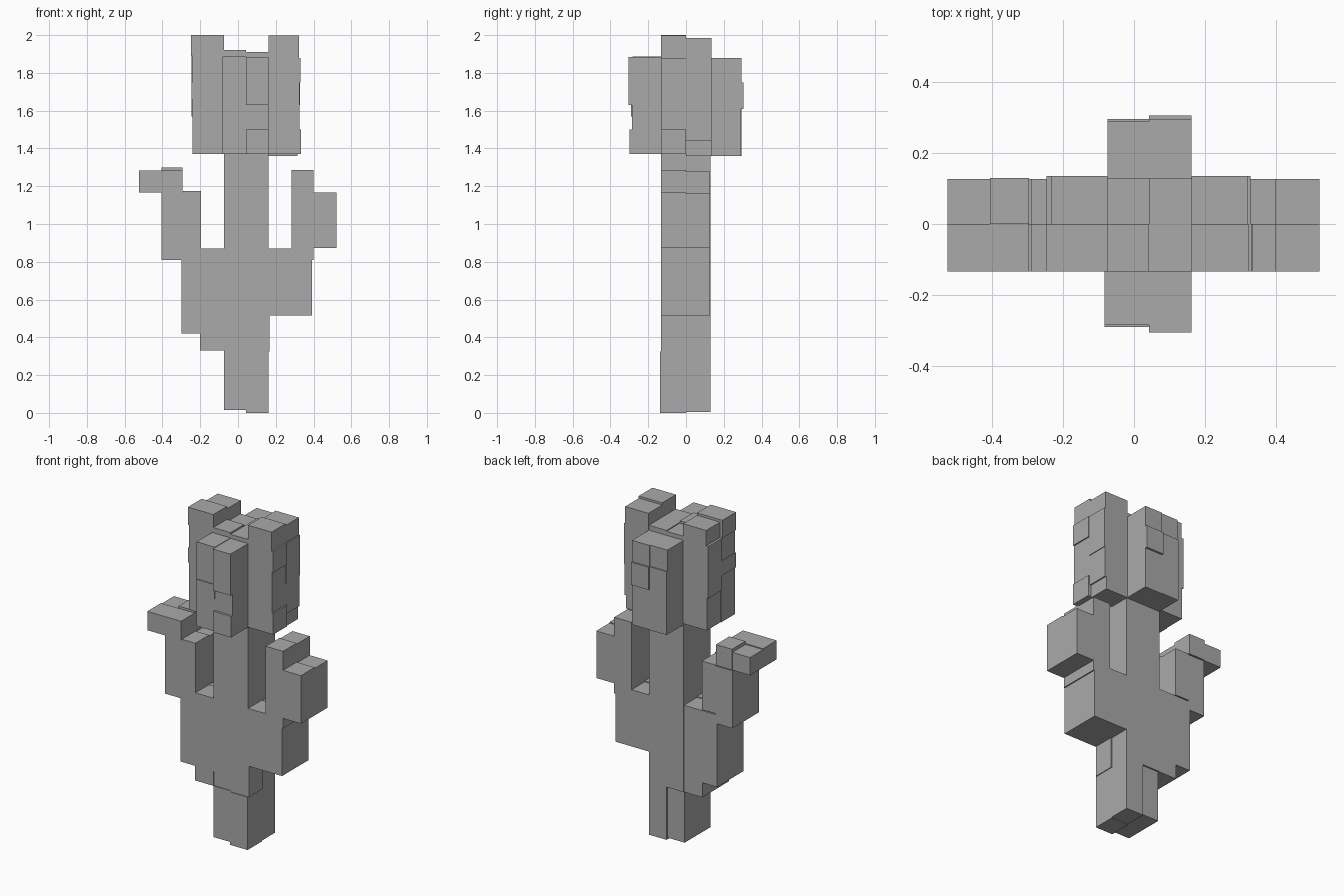
import bpy
import bmesh
from mathutils import Matrix, Vector

default_cube = bpy.data.objects.get("Cube")
if default_cube:
    bpy.data.objects.remove(default_cube, do_unlink=True)

# One plain grey covers every block
grey = bpy.data.materials.new("stone_grey")
grey.use_nodes = True
shade = (0.4, 0.4, 0.4, 1)
grey.diffuse_color = shade
grey.node_tree.nodes["Principled BSDF"].inputs["Base Color"].default_value = shade

# Shared grid lines of the block layout
left, middle, right = -0.075, 0.042, 0.162
front, centre, back = -0.133, 0.0, 0.130
FRONT_HALF = (front, centre)
BACK_HALF = (centre, back)
shoulder = 0.87
head_base = 1.37


def build(name, boxes):
    """Make one object out of (x range, y range, z range) boxes."""
    bm = bmesh.new()
    for ranges in boxes:
        low = Vector([min(r) for r in ranges])
        high = Vector([max(r) for r in ranges])
        size = Matrix.Diagonal((high - low).to_4d())
        place = Matrix.Translation((low + high) / 2)
        bmesh.ops.create_cube(bm, size=1, matrix=place @ size)
    mesh = bpy.data.meshes.new(name)
    bm.to_mesh(mesh)
    bm.free()
    mesh.materials.append(grey)
    part = bpy.data.objects.new(name, mesh)
    bpy.context.collection.objects.link(part)
    return part


def both_halves(x_range, z_range, step=0.006):
    """Front and back box of a limb, the back one a touch shallower."""
    lower, upper = z_range
    return [(x_range, FRONT_HALF, z_range),
            (x_range, (centre, back - step / 2), (lower, upper - step))]


def tiers(levels, reaches, make_ranges):
    """Stack boxes between levels, each with its own outward reach."""
    boxes = []
    for lower, upper, reach in zip(levels, levels[1:], reaches):
        x_range, y_range = make_ranges(reach)
        boxes.append((x_range, y_range, (lower, upper)))
    return boxes


# Trunk: four columns, the front left one broken by a wide foot block
trunk_top = 1.92
build("trunk_front", [
    ((left, middle), FRONT_HALF, (0.015, 0.33)),
    ((left, middle), (front + 0.006, centre), (0.33, 0.42)),
    ((left, middle), FRONT_HALF, (0.42, trunk_top)),
    ((middle, right), (front - 0.005, centre), (0.0, 0.325)),
    ((middle, right + 0.005), FRONT_HALF, (0.325, shoulder)),
    ((middle, right), FRONT_HALF, (shoulder, trunk_top - 0.01)),
])
build("trunk_back", [
    ((left, middle), (centre, back - 0.01), (0.015, 0.33)),
    ((left, middle), BACK_HALF, (0.33, trunk_top - 0.015)),
    ((middle, right), BACK_HALF, (0.005, trunk_top - 0.01)),
])

# Right arm: climbs outward in steps and ends in a flat hand
right_arm = []
for x_range, z_range in [
    ((-0.2, left), (0.33, shoulder)),
    ((-0.3, -0.2), (0.42, shoulder)),
    ((-0.29, -0.197), (shoulder, 1.175)),
    ((-0.405, -0.29), (0.81, 1.17)),
    ((-0.525, -0.405), (1.168, 1.284)),
]:
    right_arm += both_halves(x_range, z_range)
right_arm += [
    ((-0.405, -0.295), FRONT_HALF, (1.17, 1.284)),
    ((-0.405, -0.295), BACK_HALF, (1.17, 1.298)),
]
build("right_arm", right_arm)

# Left arm: one thick branch with an upright and an outer block
left_arm = []
for x_range, z_range in [
    ((right, 0.393), (0.515, shoulder)),
    ((0.282, 0.4), (0.81, 1.285)),
    ((0.4, 0.522), (0.872, 1.168)),
]:
    left_arm += both_halves(x_range, z_range)
build("left_arm", left_arm)

# Head lobes: tiers with slightly uneven outer faces
front_tiers = []
for x_range, levels, reaches in [
    ((left - 0.008, middle), (head_base, 1.57, 1.66, 1.888), (0.285, 0.29, 0.284)),
    ((middle, right), (head_base, 1.5, 1.63, 1.885), (0.3, 0.286, 0.305)),
]:
    front_tiers += tiers(levels, reaches, lambda d: (x_range, (-d, front)))
build("head_front_lobe", front_tiers)

back_tiers = []
for x_range, levels, reaches in [
    ((left, middle), (head_base - 0.01, 1.75, 1.88), (0.295, 0.288)),
    ((middle, right), (head_base - 0.01, 1.61, 1.75, 1.88), (0.292, 0.305, 0.294)),
]:
    back_tiers += tiers(levels, reaches, lambda d: (x_range, (back, d)))
build("head_back_lobe", back_tiers)

side_back = (centre, back + 0.005)
right_tiers = []
for y_range, levels, reaches in [
    (FRONT_HALF, (head_base, 1.66, 1.75, 1.89, 2.0), (0.24, 0.246, 0.24, 0.248)),
    (side_back, (head_base, 1.57, 1.89, 1.985), (0.236, 0.246, 0.232)),
]:
    right_tiers += tiers(levels, reaches, lambda d: ((-d, left), y_range))
build("head_right_lobe", right_tiers)

left_tiers = []
for y_range, levels, reaches in [
    (FRONT_HALF, (head_base, 1.5, 1.75, 1.88, 1.998), (0.333, 0.325, 0.332, 0.322)),
    (side_back, (head_base - 0.01, 1.44, 1.63, 1.88, 1.985), (0.315, 0.323, 0.327, 0.32)),
]:
    left_tiers += tiers(levels, reaches, lambda d: ((right, d), y_range))
build("head_left_lobe", left_tiers)
